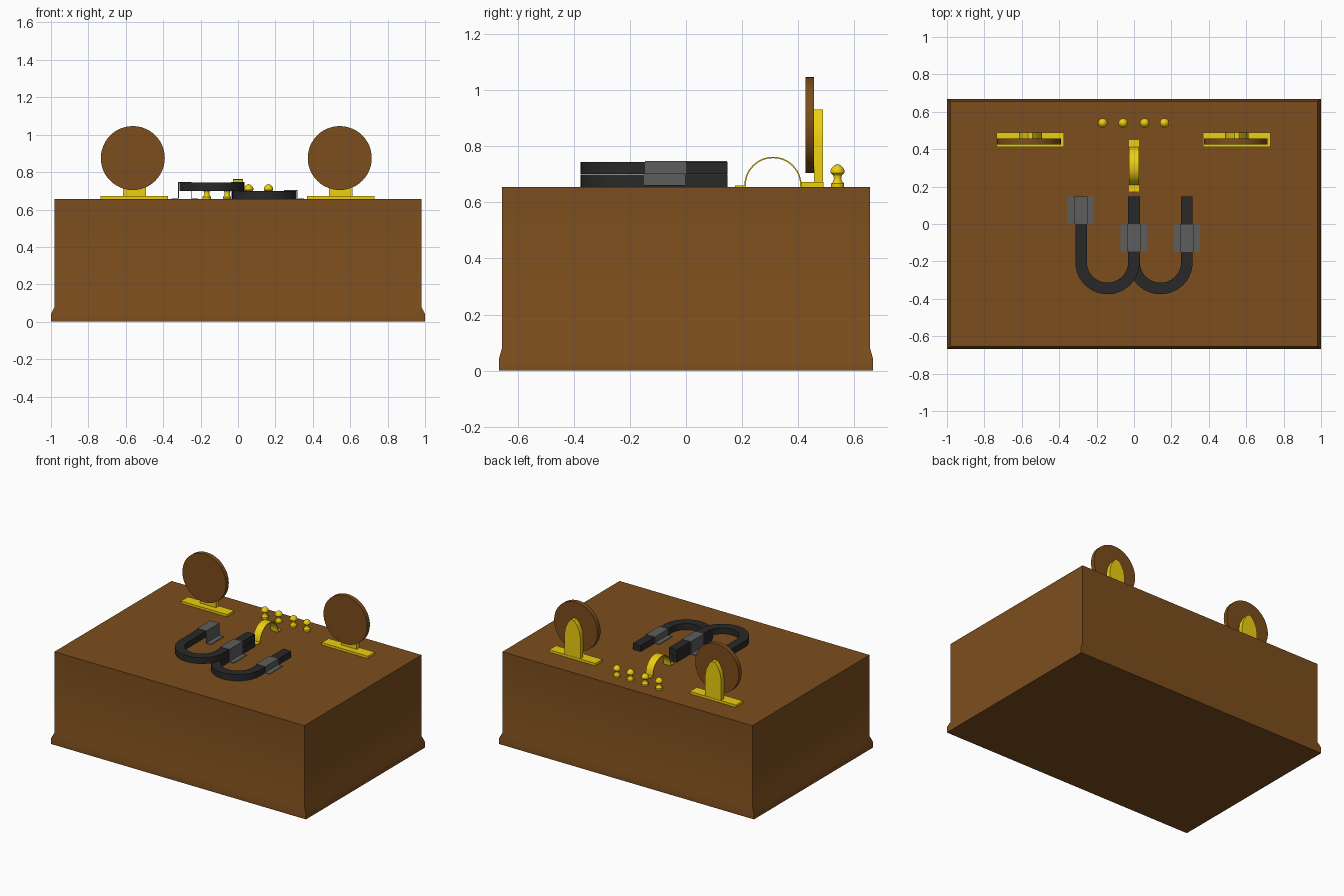
import bpy, bmesh, math
from mathutils import Vector

if "Cube" in bpy.data.objects:
    bpy.data.objects.remove(bpy.data.objects["Cube"])


def material(name, rgb):
    m = bpy.data.materials.new(name)
    m.diffuse_color = (*rgb, 1)
    m.use_nodes = True
    m.node_tree.nodes["Principled BSDF"].inputs["Base Color"].default_value = m.diffuse_color
    return m


WOOD = material("wood", (0.20, 0.075, 0.012))
BRASS = material("brass", (0.85, 0.62, 0.005))
IRON = material("dark_iron", (0.022, 0.022, 0.022))
STEEL = material("steel", (0.11, 0.11, 0.11))
TOP = 0.655


def finish(bm, name, mat, smooth=True):
    bmesh.ops.recalc_face_normals(bm, faces=bm.faces)
    me = bpy.data.meshes.new(name)
    bm.to_mesh(me)
    bm.free()
    me.materials.append(mat)
    ob = bpy.data.objects.new(name, me)
    bpy.context.collection.objects.link(ob)
    if smooth:
        bpy.ops.object.select_all(action='DESELECT')
        ob.select_set(True)
        bpy.context.view_layer.objects.active = ob
        bpy.ops.object.shade_smooth_by_angle(angle=math.radians(30))
    return ob


def extrude(name, points, depth, mat):
    """Extrude a closed 3D outline along a vector."""
    bm = bmesh.new()
    face = bm.faces.new([bm.verts.new(p) for p in points])
    ext = bmesh.ops.extrude_face_region(bm, geom=[face])['geom']
    bmesh.ops.translate(bm, vec=Vector(depth),
                        verts=[v for v in ext if isinstance(v, bmesh.types.BMVert)])
    return finish(bm, name, mat)


def strip(centre, thickness):
    """Thicken an open 2D path to one side (left of travel) into a closed outline."""
    pts = [Vector(p) for p in centre]
    inner = []
    for i, p in enumerate(pts):
        dirs = [(pts[j + 1] - pts[j]).normalized()
                for j in (i - 1, i) if 0 <= j < len(pts) - 1]
        norms = [Vector((-d.y, d.x)) for d in dirs]
        n = sum(norms, Vector((0, 0))).normalized()
        inner.append(p + n * thickness / n.dot(norms[0]))
    return pts + inner[::-1]


def arc(cx, cy, r, a0, a1, n):
    return [(cx + r * math.cos(math.radians(a0 + (a1 - a0) * i / n)),
             cy + r * math.sin(math.radians(a0 + (a1 - a0) * i / n))) for i in range(n + 1)]


# Wooden case with a flared skirting at the bottom
bm = bmesh.new()
rings = []
for hx, hy, z in ((1, 0.667, 0), (1, 0.667, 0.04), (0.98, 0.656, 0.08), (0.98, 0.656, TOP)):
    rings.append([bm.verts.new((sx * hx, sy * hy, z))
                  for sx, sy in ((-1, -1), (1, -1), (1, 1), (-1, 1))])
for a, b in zip(rings, rings[1:]):
    for i in range(4):
        j = (i + 1) % 4
        bm.faces.new((a[i], a[j], b[j], b[i]))
bm.faces.new(rings[0])
bm.faces.new(rings[-1])
finish(bm, "case", WOOD)

# Two wooden discs, each on a pointed brass upright and a flat foot
for side, disc_x, foot_x in (("left", -0.5625, -0.554), ("right", 0.544, 0.549)):
    extrude(side + "_disc", [(x, 0.425, z) for x, z in arc(disc_x, 0.875, 0.171, 0, 360, 48)[:-1]],
            (0, 0.031, 0), WOOD)
    extrude(side + "_foot", [(foot_x + x, y, TOP) for x, y in
                             ((-0.181, 0.412), (0.181, 0.412), (0.181, 0.49), (-0.181, 0.49))],
            (0, 0, 0.017), BRASS)
    half = [(0.062, TOP), (0.062, 0.82), (0.054, 0.865), (0.034, 0.905), (0.012, 0.93)]
    outline = half + [(-x, z) for x, z in reversed(half)]
    extrude(side + "_upright", [(foot_x + x, 0.456, z) for x, z in outline], (0, 0.032, 0), BRASS)

# Four turned terminals
PROFILE = ((0.023, 0), (0.023, 0.012), (0.016, 0.019), (0.013, 0.03), (0.015, 0.04),
           (0.025, 0.05), (0.025, 0.058), (0.02, 0.068), (0.011, 0.077), (0, 0.081))
for i, x in enumerate((-0.167, -0.058, 0.057, 0.163)):
    bm = bmesh.new()
    vs = [bm.verts.new((x + r, 0.54, TOP + z)) for r, z in PROFILE]
    edges = [bm.edges.new(e) for e in zip(vs, vs[1:])]
    bmesh.ops.spin(bm, geom=vs + edges, cent=(x, 0.54, 0), axis=(0, 0, 1),
                   angle=math.tau, steps=20)
    bmesh.ops.remove_doubles(bm, verts=bm.verts, dist=0.0003)
    finish(bm, f"terminal_{i + 1}", BRASS)

# Arched brass spring strip with flat feet
path = [(0.45, TOP + 0.005)] + arc(0.31, TOP + 0.005, 0.102, 0, 180, 28) + [(0.174, TOP + 0.005)]
extrude("spring_arch", [(-0.028, y, z) for y, z in strip(path, 0.005)], (0.056, 0, 0), BRASS)

# Two stacked horseshoe magnets sharing the middle leg position
R, HALF, BEND_Y, END_Y = 0.1415, 0.031, -0.203, 0.147
for name, cx, z in (("lower_magnet", R, TOP), ("upper_magnet", -R, TOP + 0.045)):
    ro, ri = R + HALF, R - HALF
    outline = ([(cx - ro, END_Y)] + arc(cx, BEND_Y, ro, 180, 360, 28) + [(cx + ro, END_Y),
               (cx + ri, END_Y)] + arc(cx, BEND_Y, ri, 360, 180, 28) + [(cx - ri, END_Y)])
    extrude(name, [(x, y, z) for x, y in outline], (0, 0, 0.044), IRON)

# Hat-shaped steel straps holding the magnet legs down
for name, x, y, h in (("left_strap", -0.284, 0, 0.092), ("middle_strap", -0.002, -0.146, 0.092),
                      ("right_strap", 0.283, -0.15, 0.048)):
    path = [(x - 0.071, TOP + 0.007), (x - 0.036, TOP + 0.007), (x - 0.036, TOP + h),
            (x + 0.036, TOP + h), (x + 0.036, TOP + 0.007), (x + 0.071, TOP + 0.007)]
    outline = strip(path, -0.004)
    extrude(name, [(px, y, pz) for px, pz in outline], (0, 0.146, 0), STEEL)
